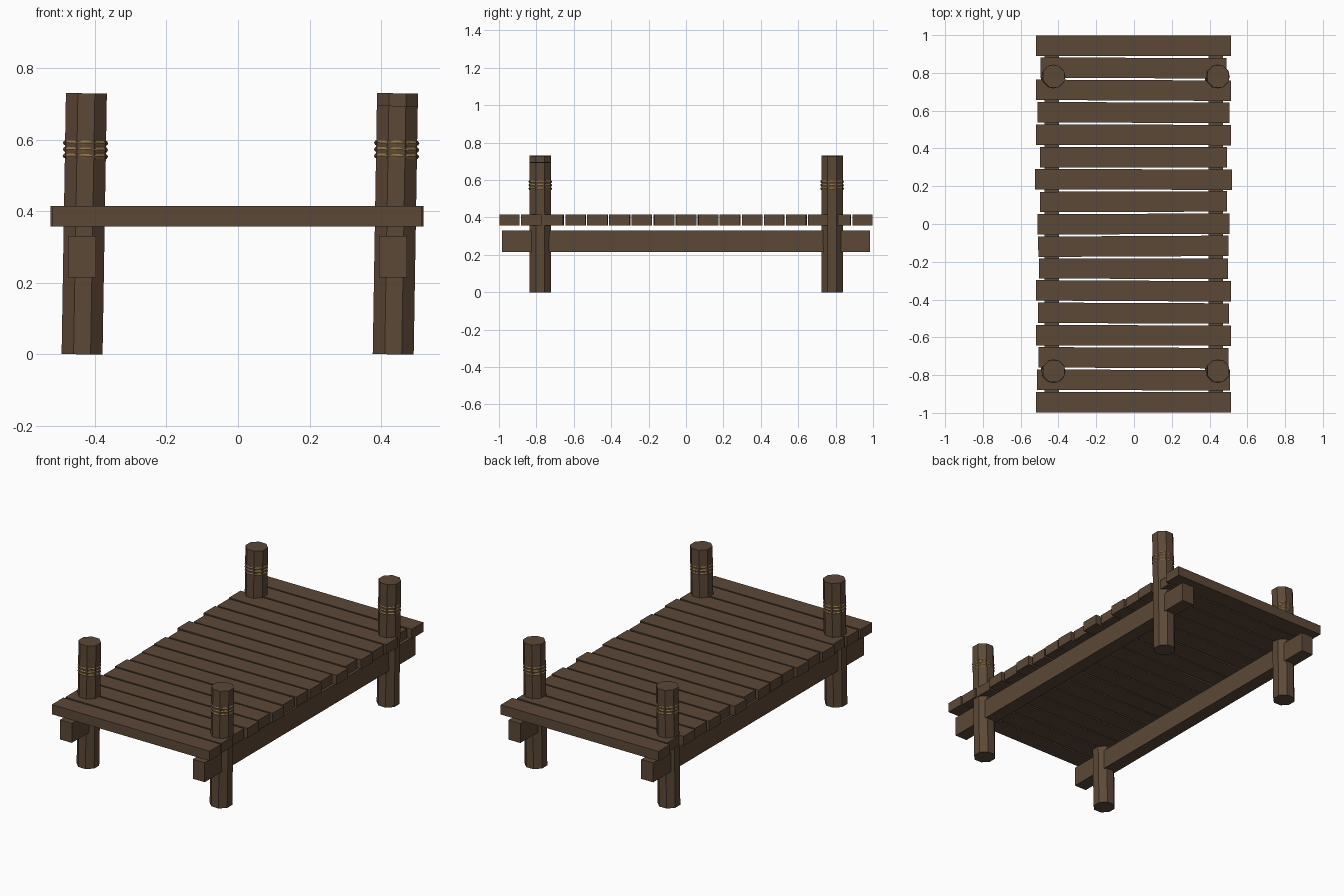
import bpy, math, random
from mathutils import Matrix, Vector

random.seed(4)
default = bpy.data.objects.get("Cube")
if default:
    bpy.data.objects.remove(default, do_unlink=True)


def material(name, color):
    mat = bpy.data.materials.new(name)
    mat.use_nodes = True
    mat.diffuse_color = color
    mat.node_tree.nodes["Principled BSDF"].inputs["Base Color"].default_value = color
    return mat


wood = material("dark wood", (0.107, 0.065, 0.038, 1))
rope = material("tan rope", (0.27, 0.17, 0.066, 1))


def finish(name, mat):
    obj = bpy.context.object
    obj.name = name
    obj.data.materials.append(mat)
    return obj


def box(name, center, size, yaw=0):
    bpy.ops.mesh.primitive_cube_add(size=1, location=center, rotation=(0, 0, yaw))
    obj = finish(name, wood)
    obj.scale = size
    return obj


# Deck planks, with slightly uneven lengths and angles
half_lengths = [.516, .511, .503, .516, .505, .516, .5, .504, .509,
                .495, .521, .495, .516, .509, .516, .492, .516]
for i, half in enumerate(half_lengths):
    y = (i - 8) * 0.118
    yaw = 0 if i in (0, 16) else random.uniform(-0.006, 0.006)
    box(f"plank_{i + 1}", (-0.003, y, 0.386), (2 * half, 0.108, 0.057), yaw)

# Long beams under the deck
for side, x in (("right", -0.436), ("left", 0.433)):
    box(f"{side}_beam", (x, 0, 0.273), (0.078, 1.97, 0.115))


# Leaning octagonal posts, each bound with three rope rings
def post(name, x, y, height):
    lean = Matrix.Translation((x, y, 0)) @ Matrix.Rotation(0.0165, 4, "Y")
    bpy.ops.mesh.primitive_cylinder_add(vertices=8, radius=0.062, depth=height)
    obj = finish(f"{name}_post", wood)
    turn = Matrix.Rotation(math.pi / 8, 4, "Z")
    obj.data.transform(turn)
    obj.matrix_world = lean @ Matrix.Translation((0, 0, height / 2))
    for i in range(3):
        bpy.ops.mesh.primitive_torus_add(major_segments=12, minor_segments=6,
                                         major_radius=0.056, minor_radius=0.0075)
        ring = finish(f"{name}_rope_{i + 1}", rope)
        ring.matrix_world = lean @ Matrix.Translation((0, 0, 0.554 + i * 0.0185))


post("front_right", -0.436, -0.779, 0.73)
post("front_left", 0.434, -0.779, 0.695)
post("back_right", -0.436, 0.781, 0.695)
post("back_left", 0.434, 0.781, 0.73)
